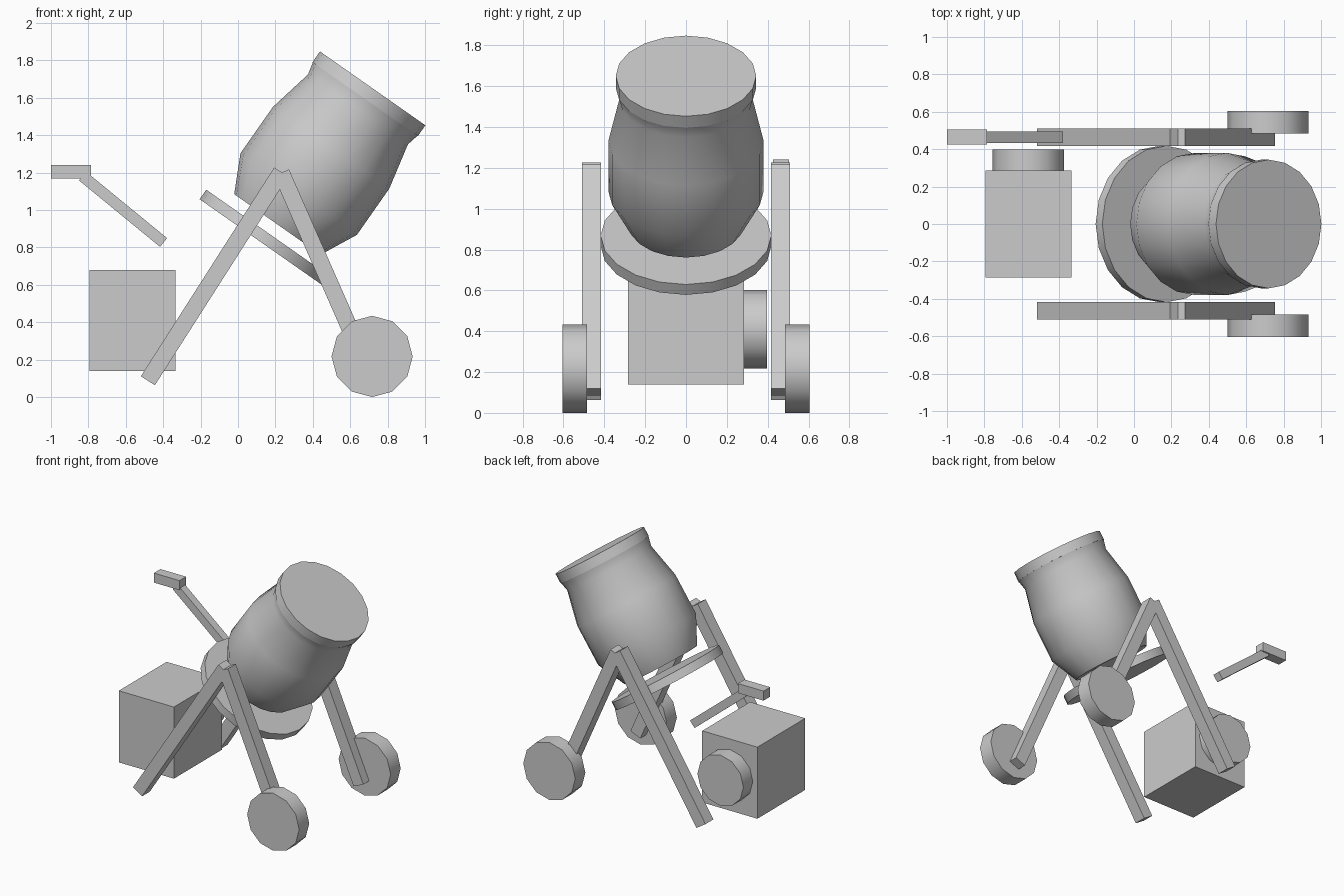
import bpy, bmesh
from math import radians, atan2, sin, cos, pi
from mathutils import Vector

cube = bpy.data.objects.get("Cube")
if cube:
    bpy.data.objects.remove(cube, do_unlink=True)

grey = bpy.data.materials.new("plain_grey")
grey.use_nodes = True
grey.diffuse_color = (0.6, 0.6, 0.6, 1)
grey.node_tree.nodes["Principled BSDF"].inputs["Base Color"].default_value = (0.6, 0.6, 0.6, 1)


def finish(name, smooth=False):
    ob = bpy.context.object
    ob.name = name
    ob.data.materials.append(grey)
    if smooth:
        bpy.ops.object.shade_smooth_by_angle(angle=radians(31))
    return ob


def box(name, center, size, tilt=0):
    bpy.ops.mesh.primitive_cube_add(size=1, location=center, rotation=(0, tilt, 0))
    bpy.context.object.scale = size
    return finish(name)


def bar(name, a, b, y, width, depth):
    """Square bar between two points in the XZ plane."""
    (ax, az), (bx, bz) = a, b
    length = (Vector(b) - Vector(a)).length
    return box(name, ((ax + bx) / 2, y, (az + bz) / 2),
               (width, depth, length), atan2(bx - ax, bz - az))


def wheel(name, x, z, y0, y1, radius):
    bpy.ops.mesh.primitive_cylinder_add(vertices=12, radius=radius, depth=y1 - y0,
                                        location=(x, (y0 + y1) / 2, z), rotation=(pi / 2, 0, 0))
    return finish(name, True)


# Tilted drum axis: profiles are (radius, height along axis), zero at the mouth
TILT = radians(35)
MOUTH = Vector((0.72, 0, 1.65))


def turned(name, profile, sides=20):
    bm = bmesh.new()
    rings = [[bm.verts.new((r * cos(2 * pi * i / sides), r * sin(2 * pi * i / sides), h))
              for i in range(sides)] for r, h in profile]
    for low, high in zip(rings, rings[1:]):
        for i in range(sides):
            j = (i + 1) % sides
            bm.faces.new((low[i], low[j], high[j], high[i]))
    bm.faces.new(rings[0][::-1])
    bm.faces.new(rings[-1])
    mesh = bpy.data.meshes.new(name)
    bm.to_mesh(mesh)
    bm.free()
    ob = bpy.data.objects.new(name, mesh)
    bpy.context.collection.objects.link(ob)
    ob.location = MOUTH
    ob.rotation_euler = (0, TILT, 0)
    bpy.ops.object.select_all(action='DESELECT')
    ob.select_set(True)
    bpy.context.view_layer.objects.active = ob
    return finish(name, True)


turned("drum", [(0.282, -0.888), (0.38, -0.69), (0.38, -0.387), (0.326, -0.137), (0.342, -0.068)])
turned("drum_rim", [(0.344, -0.07), (0.344, 0)])
turned("drive_ring", [(0.418, -1.016), (0.418, -0.954)])

# Leg frames and wheels on both sides
for side, s in (("left", 1), ("right", -1)):
    bar(side + "_rear_leg", (-0.482, 0.087), (0.231, 1.203), s * 0.463, 0.089, 0.094)
    bar(side + "_wheel_leg", (0.714, 0.102), (0.232, 1.199), s * 0.463, 0.089, 0.094)
    y0, y1 = sorted((s * 0.485, s * 0.605))
    wheel(side + "_wheel", 0.717, 0.217, y0, y1, 0.217)

# Motor housing and its pulley
box("motor_box", (-0.565, 0, 0.41), (0.46, 0.57, 0.54))
wheel("motor_pulley", -0.565, 0.41, 0.28, 0.397, 0.192)

# Tipping lever with grip
bar("lever", (-0.398, 0.826), (-0.831, 1.181), 0.464, 0.06, 0.06)
box("lever_grip", (-0.893, 0.465, 1.205), (0.214, 0.078, 0.072))
